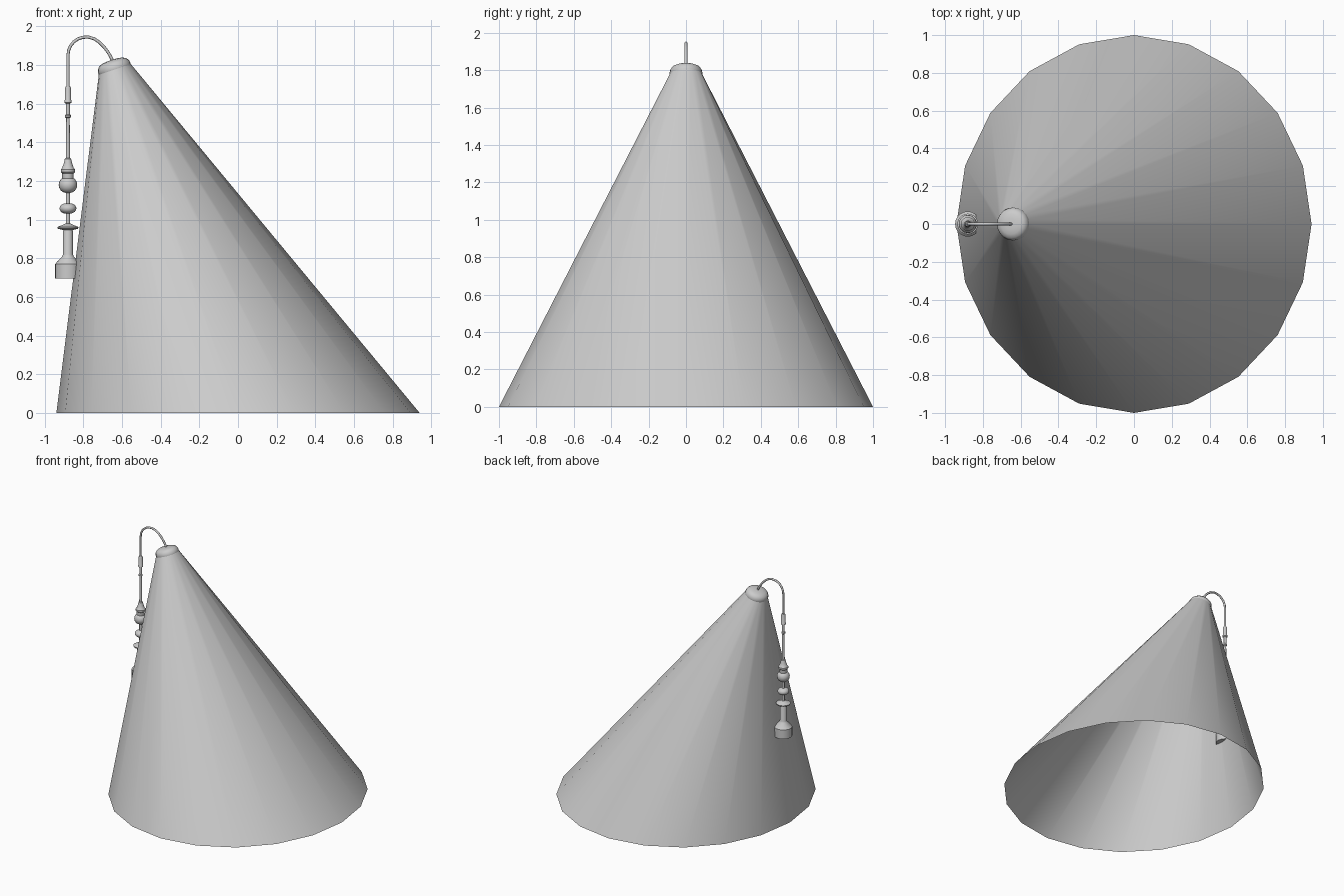
import bpy, bmesh, math
from mathutils import Matrix, Vector

if "Cube" in bpy.data.objects:
    bpy.data.objects.remove(bpy.data.objects["Cube"])


def make_object(name, bm, angle):
    bmesh.ops.recalc_face_normals(bm, faces=bm.faces)
    mesh = bpy.data.meshes.new(name)
    bm.to_mesh(mesh)
    bm.free()
    obj = bpy.data.objects.new(name, mesh)
    bpy.context.collection.objects.link(obj)
    bpy.ops.object.select_all(action='DESELECT')
    obj.select_set(True)
    bpy.context.view_layer.objects.active = obj
    bpy.ops.object.shade_smooth_by_angle(angle=math.radians(angle))
    return obj


def bridge(bm, a, b):
    n = len(a)
    for i in range(n):
        bm.faces.new((a[i], a[(i + 1) % n], b[(i + 1) % n], b[i]))


def lathe(name, profile, matrix, sides=20, angle=35):
    """Revolve (radius, height) pairs and close both ends."""
    bm = bmesh.new()
    rings = []
    for r, z in profile:
        rings.append([bm.verts.new(matrix @ Vector((
            r * math.cos(math.tau * i / sides),
            r * math.sin(math.tau * i / sides), z))) for i in range(sides)])
    for a, b in zip(rings, rings[1:]):
        bridge(bm, a, b)
    bm.faces.new(rings[0])
    bm.faces.new(rings[-1])
    return make_object(name, bm, angle)


# Leaning cone, open at the bottom, with an inclined top rim
SIDES = 20
bm = bmesh.new()
base, top = [], []
for i in range(SIDES):
    c, s = math.cos(math.tau * i / SIDES), math.sin(math.tau * i / SIDES)
    base.append(bm.verts.new((0.94 * c, s, 0)))
    top.append(bm.verts.new((-0.638 + 0.082 * c, 0.086 * s, 1.78 + 0.027 * c)))
bridge(bm, base, top)
make_object("cone_shell", bm, 60)

# Rounded cap tilted towards the hanging side
tilt = Matrix.Translation((-0.638, 0, 1.778)) @ Matrix.Rotation(-0.32, 4, 'Y')
lathe("tip_cap", [(0.080, -0.02), (0.087, -0.006), (0.088, 0.008), (0.084, 0.024),
                  (0.073, 0.038), (0.055, 0.046), (0.03, 0.05), (0.006, 0.051)],
      tilt, angle=60)

# Cord arching over from the cap
curve = bpy.data.curves.new("cord", 'CURVE')
curve.dimensions = '3D'
curve.bevel_depth = 0.008
curve.bevel_resolution = 2
curve.resolution_u = 6
curve.use_fill_caps = True
spline = curve.splines.new('BEZIER')
knots = [((-0.645, 1.81), (-0.012, 0.045)), ((-0.775, 1.945), (-0.06, 0.005)),
         ((-0.88, 1.85), (0, -0.055)), ((-0.88, 1.68), (0, -0.02))]
spline.bezier_points.add(len(knots) - 1)
for p, ((x, z), (dx, dz)) in zip(spline.bezier_points, knots):
    p.co = (x, 0, z)
    p.handle_left = (x - dx, 0, z - dz)
    p.handle_right = (x + dx, 0, z + dz)
bpy.context.collection.objects.link(bpy.data.objects.new("cord", curve))

# Turned pendant: weight, disc, beads, bell and handle
hang = Matrix.Translation((-0.88, 0, 0))
lathe("pendant_weight", [(0.067, 0.695), (0.067, 0.77), (0.03, 0.81), (0.026, 0.82),
                         (0.026, 0.94), (0.022, 0.95)], hang)
lathe("pendant_disc", [(0.02, 0.945), (0.052, 0.953), (0.055, 0.962),
                       (0.022, 0.975), (0.013, 0.98)], hang)
lathe("pendant_stem", [(0.011, 0.96), (0.011, 1.25)], hang, 12)
for name, z, r, h in (("small_bead", 1.058, 0.044, 0.027),
                      ("large_bead", 1.18, 0.048, 0.042)):
    arc = [math.pi * (k / 8 - 0.5) for k in range(9)]
    lathe(name, [(0.008 + (r - 0.008) * math.cos(a), z + h * math.sin(a)) for a in arc], hang)
lathe("pendant_bell", [(0.028, 1.205), (0.03, 1.215), (0.03, 1.24), (0.037, 1.247),
                       (0.037, 1.26), (0.03, 1.268), (0.022, 1.29), (0.016, 1.315),
                       (0.01, 1.32)], hang)
lathe("pendant_handle", [(0.011, 1.30), (0.009, 1.525), (0.015, 1.53), (0.015, 1.54),
                         (0.010, 1.545), (0.010, 1.60), (0.019, 1.605), (0.019, 1.615),
                         (0.016, 1.62), (0.016, 1.68), (0.012, 1.69)], hang, 16)
